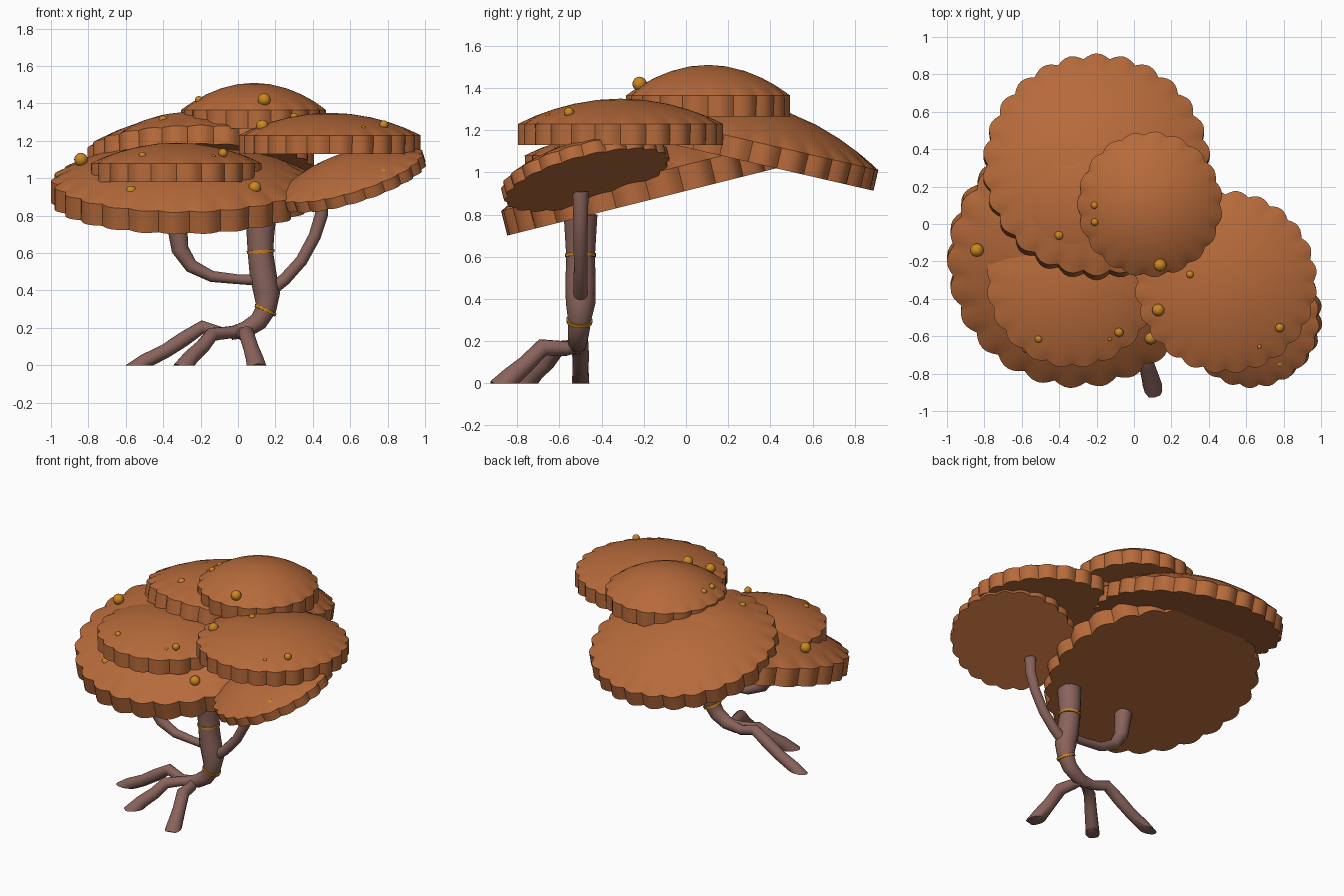
import bpy, bmesh, math
from mathutils import Vector


def material(name, rgb):
    m = bpy.data.materials.new(name)
    m.diffuse_color = (*rgb, 1)
    return m


CAP = material("rust_orange", (0.47, 0.145, 0.043))
BARK = material("mauve_bark", (0.25, 0.125, 0.105))
GOLD = material("amber_gold", (0.60, 0.24, 0.015))


def finish(name, bm, mat, angle=40):
    bmesh.ops.recalc_face_normals(bm, faces=bm.faces[:])
    me = bpy.data.meshes.new(name)
    bm.to_mesh(me)
    bm.free()
    me.materials.append(mat)
    ob = bpy.data.objects.new(name, me)
    bpy.context.collection.objects.link(ob)
    bpy.ops.object.select_all(action='DESELECT')
    ob.select_set(True)
    bpy.context.view_layer.objects.active = ob
    bpy.ops.object.shade_smooth_by_angle(angle=math.radians(angle))
    return ob


def bridge(bm, a, b):
    n = len(a)
    for i in range(n):
        bm.faces.new((a[i], a[(i + 1) % n], b[(i + 1) % n], b[i]))


# Scalloped, domed mushroom cap; its flat underside is centred on `centre`
def cap(name, centre, radius, height, scallops, normal=(0, 0, 1), rim=0.1):
    bm = bmesh.new()
    n = scallops * 6
    rings = []
    # radius fraction, height, scallop depth
    profile = [(1.0, 0, 0.05), (1.0, rim, 0.045)]
    for f, s in ((0.93, 0.02), (0.82, 0), (0.65, 0), (0.45, 0), (0.22, 0)):
        profile.append((f, rim + (height - rim) * (1 - f * f), s))
    for f, z, depth in profile:
        ring = []
        for i in range(n):
            a = 2 * math.pi * i / n
            r = radius * (f - depth * (1 - abs(math.sin(a * scallops / 2))))
            ring.append(bm.verts.new((r * math.cos(a), r * math.sin(a), z)))
        rings.append(ring)
    for a, b in zip(rings, rings[1:]):
        bridge(bm, a, b)
    bm.faces.new(rings[0][::-1])
    top = bm.verts.new((0, 0, height))
    for i in range(n):
        bm.faces.new((rings[-1][i], rings[-1][(i + 1) % n], top))
    ob = finish(name, bm, CAP)
    ob.rotation_mode = 'QUATERNION'
    ob.rotation_quaternion = Vector((0, 0, 1)).rotation_difference(Vector(normal))
    ob.location = centre
    return ob


# Tapered tube through points (x, y, z, radius), trimmed flat on the ground
def tube(name, pts, mat=BARK, sides=12):
    bm = bmesh.new()
    ps = [Vector(p[:3]) for p in pts]
    rings = []
    for i, p in enumerate(ps):
        t = Vector((0, 0, 0))
        if i:
            t += (p - ps[i - 1]).normalized()
        if i < len(ps) - 1:
            t += (ps[i + 1] - p).normalized()
        q = Vector((0, 0, 1)).rotation_difference(t.normalized())
        if i:  # carry the frame along to avoid twisting
            q = prev_t.rotation_difference(t.normalized()) @ prev_q
        prev_t, prev_q = t.normalized(), q
        rings.append([bm.verts.new(p + q @ Vector((math.cos(a), math.sin(a), 0)) * pts[i][3])
                      for a in (2 * math.pi * k / sides for k in range(sides))])
    for a, b in zip(rings, rings[1:]):
        bridge(bm, a, b)
    bm.faces.new(rings[0])
    bm.faces.new(rings[-1])
    bmesh.ops.bisect_plane(bm, geom=bm.verts[:] + bm.edges[:] + bm.faces[:],
                           plane_co=(0, 0, 0.0), plane_no=(0, 0, -1), clear_outer=True)
    bmesh.ops.holes_fill(bm, edges=[e for e in bm.edges if e.is_boundary], sides=0)
    return finish(name, bm, mat, 50)


# Caps
cap("large_front_cap", (-0.30, -0.17, 0.87), 0.70, 0.30, 25, (0, -0.25, 1), 0.12)
cap("large_back_cap", (-0.20, 0.295, 1.05), 0.61, 0.28, 26, (0, 0.23, 1))
cap("middle_cap", (-0.24, 0.20, 1.11), 0.45, 0.24, 20, (0, 0.17, 1))
cap("front_left_cap", (-0.33, -0.31, 0.98), 0.46, 0.21, 20)
cap("right_cap", (0.49, -0.31, 1.13), 0.49, 0.22, 24)
cap("top_cap", (0.085, 0.105, 1.265), 0.39, 0.245, 19)
cap("low_right_cap", (0.62, -0.47, 0.965), 0.405, 0.16, 22, (-0.31, -0.26, 1), 0.06)

# Trunk and branches
tube("trunk", [(-0.04, -0.52, 0.17, 0.035), (0.04, -0.515, 0.19, 0.045), (0.11, -0.51, 0.235, 0.05),
               (0.15, -0.505, 0.30, 0.055), (0.155, -0.50, 0.38, 0.07), (0.135, -0.50, 0.48, 0.072),
               (0.12, -0.50, 0.60, 0.068), (0.12, -0.50, 0.70, 0.074), (0.125, -0.50, 0.80, 0.08)])
tube("left_branch", [(0.12, -0.50, 0.455, 0.03), (0.0, -0.50, 0.46, 0.026), (-0.14, -0.50, 0.475, 0.03),
                     (-0.25, -0.50, 0.53, 0.037), (-0.31, -0.50, 0.62, 0.046), (-0.33, -0.50, 0.79, 0.058)])
tube("right_branch", [(0.16, -0.50, 0.39, 0.035), (0.25, -0.50, 0.46, 0.033), (0.34, -0.50, 0.56, 0.032),
                      (0.41, -0.50, 0.69, 0.033), (0.445, -0.50, 0.80, 0.035), (0.45, -0.50, 0.91, 0.038)])

# Splayed roots, run below ground so they are cut flat
tube("left_root", [(0.04, -0.515, 0.19, 0.035), (-0.08, -0.51, 0.17, 0.032), (-0.19, -0.50, 0.205, 0.036),
                   (-0.29, -0.50, 0.14, 0.04), (-0.39, -0.50, 0.075, 0.038), (-0.50, -0.50, 0.02, 0.04),
                   (-0.58, -0.50, -0.04, 0.045)])
tube("middle_root", [(0.03, -0.515, 0.185, 0.035), (-0.06, -0.55, 0.175, 0.032), (-0.14, -0.61, 0.165, 0.038),
                     (-0.19, -0.66, 0.10, 0.04), (-0.25, -0.72, 0.045, 0.043), (-0.31, -0.78, -0.03, 0.048)])
tube("front_root", [(0.0, -0.50, 0.18, 0.03), (0.03, -0.57, 0.165, 0.035), (0.045, -0.68, 0.17, 0.042),
                    (0.07, -0.76, 0.09, 0.042), (0.09, -0.83, 0.03, 0.048), (0.105, -0.89, -0.03, 0.055)])

# Gold bands round the trunk
tube("lower_band", [(0.143, -0.506, 0.287, 0.061), (0.150, -0.505, 0.302, 0.063)], GOLD, 20)
tube("upper_band", [(0.121, -0.50, 0.600, 0.073), (0.120, -0.50, 0.616, 0.074)], GOLD, 20)

# Gold beads on the caps
beads = [(-0.84, -0.14, 1.10, 0.036), (-0.40, -0.06, 1.31, 0.025), (-0.21, 0.10, 1.42, 0.02),
         (-0.21, 0.01, 1.42, 0.02), (0.14, -0.22, 1.42, 0.034), (0.30, -0.27, 1.33, 0.02),
         (0.13, -0.46, 1.28, 0.033), (0.78, -0.555, 1.285, 0.024), (0.78, -0.745, 1.03, 0.022),
         (0.09, -0.61, 0.95, 0.034), (-0.08, -0.58, 1.135, 0.024), (-0.51, -0.615, 1.12, 0.02),
         (-0.57, -0.66, 0.93, 0.03), (0.01, -0.66, 0.925, 0.013), (-0.13, -0.615, 1.115, 0.012),
         (0.67, -0.655, 1.27, 0.012), (0.43, -0.72, 0.925, 0.016), (0.74, -0.775, 1.0, 0.01)]
for i, (x, y, z, r) in enumerate(beads):
    bm = bmesh.new()
    bmesh.ops.create_uvsphere(bm, u_segments=16, v_segments=10, radius=r)
    finish(f"bead_{i + 1}", bm, GOLD, 60).location = (x, y, z)
